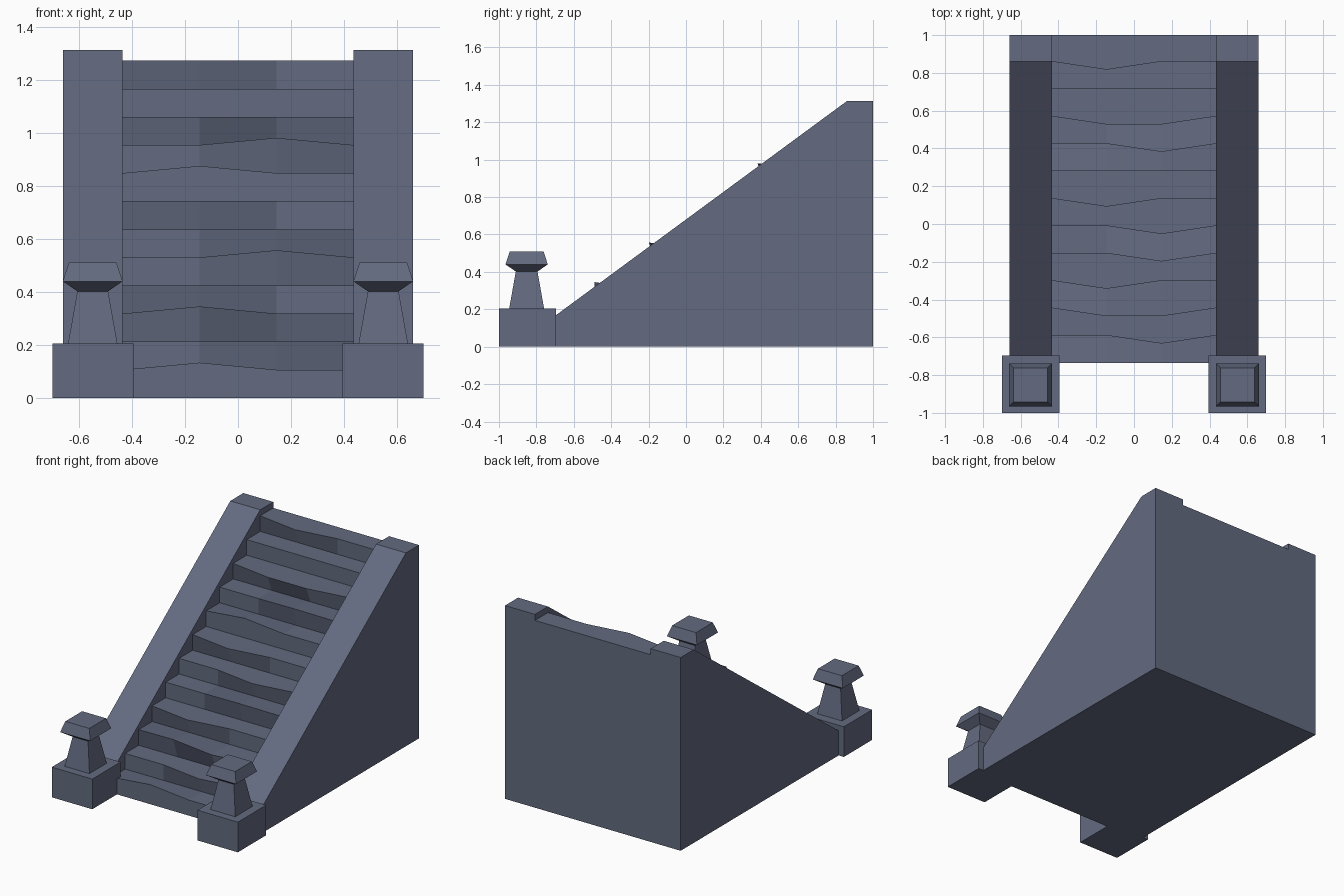
import bpy
import bmesh

cube = bpy.data.objects.get("Cube")
if cube:
    bpy.data.objects.remove(cube, do_unlink=True)

stone = bpy.data.materials.new("slate_stone")
COLOUR = (0.125, 0.145, 0.215, 1)
stone.diffuse_color = COLOUR
stone.use_nodes = True
bsdf = stone.node_tree.nodes["Principled BSDF"]
bsdf.inputs["Base Color"].default_value = COLOUR
bsdf.inputs["Roughness"].default_value = 0.9


def finish(name, bm):
    bmesh.ops.recalc_face_normals(bm, faces=bm.faces[:])
    mesh = bpy.data.meshes.new(name)
    bm.to_mesh(mesh)
    bm.free()
    mesh.materials.append(stone)
    obj = bpy.data.objects.new(name, mesh)
    bpy.context.scene.collection.objects.link(obj)
    return obj


def loft(name, rings):
    """Closed solid through rings of equal point count."""
    bm = bmesh.new()
    loops = [[bm.verts.new(p) for p in ring] for ring in rings]
    for a, b in zip(loops, loops[1:]):
        for i in range(len(a)):
            j = (i + 1) % len(a)
            bm.faces.new((a[i], a[j], b[j], b[i]))
    bm.faces.new(loops[0])
    bm.faces.new(loops[-1])
    return finish(name, bm)


def square(x, y, z, half):
    return [(x + sx * half, y + sy * half, z)
            for sx, sy in ((-1, -1), (1, -1), (1, 1), (-1, 1))]


# Worn staircase: a step profile lofted across four sections with shifted nosings
STEPS, RISE, RUN, START, HALF = 12, 0.106, 0.145, -0.735, 0.435
FORWARD = {1: (3, 4, 7, 10, 12), 2: (2, 3, 5, 6, 9, 10)}   # nosings pushed out
RAISED = {1: (1, 3, 8), 2: (5, 9)}                         # nosings lifted


def step_section(index):
    x = -HALF + index * 2 * HALF / 3
    ring = []
    for s in range(1, STEPS + 1):
        y = START + (s - 1) * RUN
        push = 0.043 if s in FORWARD.get(index, ()) else 0
        lift = 0.027 if s in RAISED.get(index, ()) else 0
        ring.append((x, y, (s - 1) * RISE))
        ring.append((x, y - push, s * RISE + lift))
    return ring + [(x, 1, STEPS * RISE), (x, 1, 0)]


loft("stairs", [step_section(i) for i in range(4)])

# Sloping side walls and the posts at their feet
WALL = [(-0.7, 0), (-0.7, 0.165), (0.86, 1.313), (1, 1.313), (1, 0)]
POST_X, POST_Y = 0.548, -0.852
for side, sign in (("left", 1), ("right", -1)):
    loft(side + "_wall", [[(sign * x, y, z) for y, z in WALL] for x in (HALF, 0.66)])
    cx = sign * POST_X
    loft(side + "_pedestal",
         [square(sign * 0.547, -0.848, z, 0.152) for z in (0, 0.205)])
    loft(side + "_post",
         [square(cx, POST_Y, z, h) for z, h in ((0.205, 0.093), (0.402, 0.058))])
    loft(side + "_post_cap",
         [square(cx, POST_Y, z, h) for z, h in ((0.402, 0.058), (0.44, 0.113), (0.51, 0.09))])
